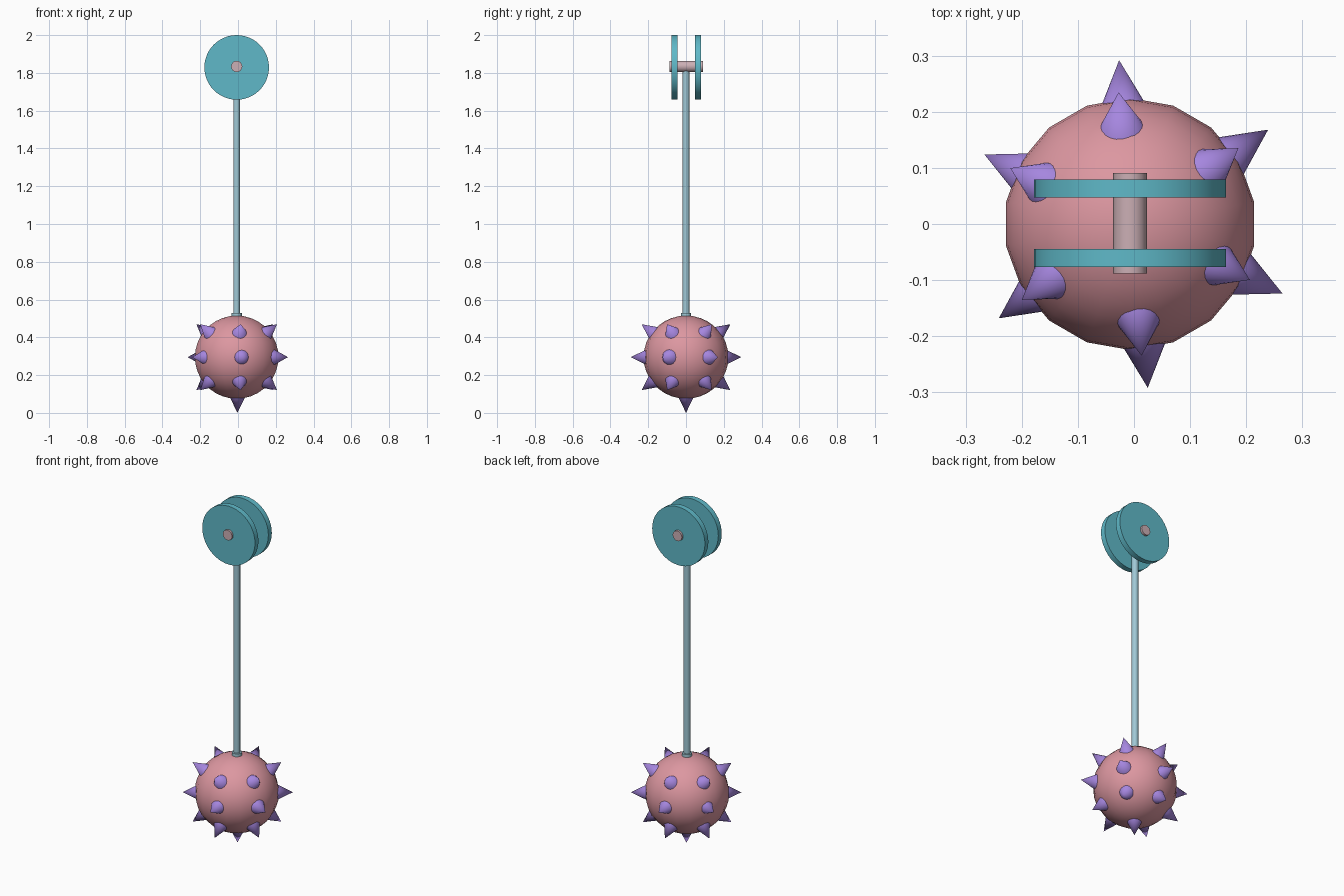
import bpy, math
from mathutils import Vector

if "Cube" in bpy.data.objects:
    bpy.data.objects.remove(bpy.data.objects["Cube"])

CX, CZ = -0.007, 0.295   # shared axis x, ball centre height


def mat(name, rgb):
    m = bpy.data.materials.new(name)
    m.diffuse_color = (*rgb, 1)
    m.use_nodes = True
    m.node_tree.nodes["Principled BSDF"].inputs["Base Color"].default_value = m.diffuse_color
    return m


PINK = mat("dusty_pink", (0.72, 0.31, 0.355))
PURPLE = mat("purple", (0.38, 0.24, 0.74))
TEAL = mat("teal", (0.115, 0.485, 0.58))
STEEL = mat("pale_steel_blue", (0.35, 0.58, 0.67))
GREY = mat("pinkish_grey", (0.60, 0.43, 0.46))


def finish(name, material, angle=40):
    ob = bpy.context.object
    ob.name = name
    ob.data.materials.append(material)
    bpy.ops.object.shade_smooth_by_angle(angle=math.radians(angle))
    return ob


def cylinder(name, material, r, depth, loc, sides, along_y=False):
    bpy.ops.mesh.primitive_cylinder_add(
        vertices=sides, radius=r, depth=depth, location=loc,
        rotation=(math.pi / 2 if along_y else 0, 0, 0))
    return finish(name, material)


def spike(name, direction, cx, tip=0.293, base=0.2, r=0.046):
    d = Vector(direction).normalized()
    bpy.ops.mesh.primitive_cone_add(
        vertices=20, radius1=r, radius2=0, depth=tip - base,
        location=Vector((cx, 0, CZ)) + d * (tip + base) / 2,
        rotation=d.to_track_quat('Z', 'Y').to_euler())
    finish(name, PURPLE)


# Ball
bpy.ops.mesh.primitive_uv_sphere_add(segments=18, ring_count=18, radius=1,
                                     location=(CX, 0, CZ))
bpy.context.object.scale = (0.2245, 0.2245, 0.22)
finish("spiked_ball", PINK)

# Three rings of six spikes and one at the bottom
for ring, (elev, cx) in enumerate([(0, -0.001), (36.5, CX), (-36.5, CX)]):
    e = math.radians(elev)
    for k in range(6):
        a = math.radians(35 + 60 * k)
        spike(f"spike_{ring}_{k}",
              (math.cos(a) * math.cos(e), math.sin(a) * math.cos(e), math.sin(e)), cx)
spike("spike_bottom", (0, 0, -1), -0.003, tip=CZ)

# Rod and its collar on the ball
cylinder("rod", STEEL, 0.018, 1.33, (CX, 0, 1.145), 16)
cylinder("collar", STEEL, 0.027, 0.05, (CX, 0, 0.505), 16)

# Pulley discs on an axle
for side, y in (("front", -0.061), ("back", 0.063)):
    cylinder(f"pulley_disc_{side}", TEAL, 0.171, 0.032, (CX, y, 1.829), 48, True)
cylinder("axle", GREY, 0.03, 0.179, (CX, 0.0015, 1.834), 16, True)
